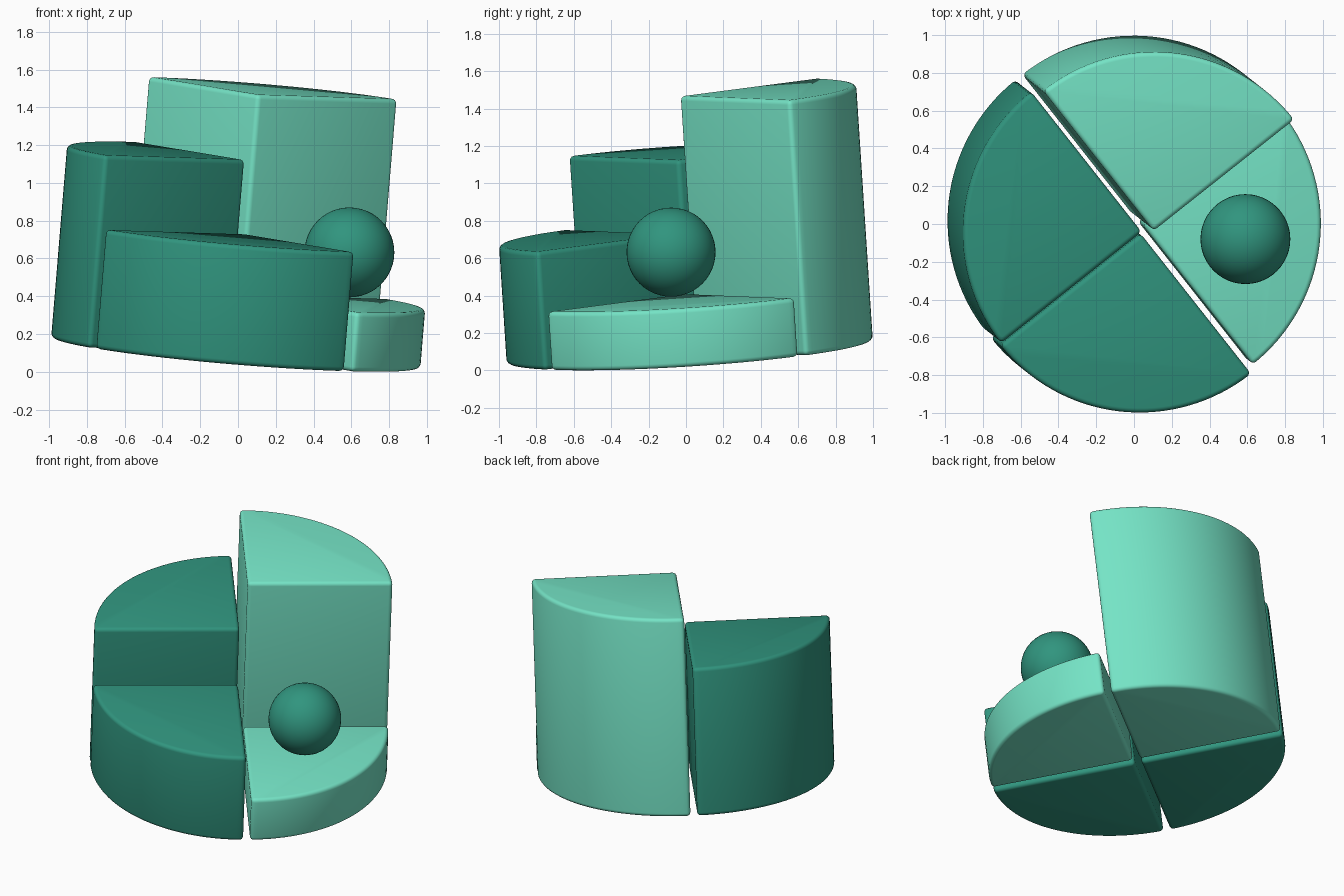
import bpy, bmesh, math
from mathutils import Vector, Matrix

cube = bpy.data.objects.get("Cube")
if cube:
    bpy.data.objects.remove(cube, do_unlink=True)


def material(name, colour):
    mat = bpy.data.materials.new(name)
    mat.use_nodes = True
    mat.diffuse_color = colour
    mat.node_tree.nodes["Principled BSDF"].inputs["Base Color"].default_value = colour
    return mat


mint = material("mint green", (0.178, 0.775, 0.565, 1))
teal = material("deep teal", (0.03, 0.30, 0.21, 1))

# The whole pie leans slightly towards the front left
RADIUS, GAP, BEVEL, STEPS = 0.95, 0.022, 0.025, 32
lean = Vector((0, 0, 1)).rotation_difference(Vector((0.083, -0.065, 1)))
base = Matrix.Translation((-0.012, 0.02, 0.1)) @ lean.to_matrix().to_4x4()


def wedge(name, start, height, mat):
    """Quarter cylinder, pushed out from the shared centre, with rounded edges."""
    bm = bmesh.new()
    outline = [(GAP, GAP, 0)]
    for i in range(STEPS + 1):
        a = math.pi / 2 * i / STEPS
        outline.append((GAP + RADIUS * math.cos(a), GAP + RADIUS * math.sin(a), 0))
    face = bm.faces.new([bm.verts.new(p) for p in outline])
    top = bmesh.ops.extrude_face_region(bm, geom=[face])["geom"]
    verts = [v for v in top if isinstance(v, bmesh.types.BMVert)]
    bmesh.ops.translate(bm, vec=(0, 0, height), verts=verts)
    bmesh.ops.recalc_face_normals(bm, faces=bm.faces)
    sharp = [e for e in bm.edges if e.calc_face_angle(0) > math.radians(30)]
    bmesh.ops.bevel(bm, geom=sharp, offset=BEVEL, segments=4, profile=0.5,
                    affect='EDGES', clamp_overlap=True)
    bm.transform(base @ Matrix.Rotation(math.radians(start), 4, 'Z'))
    mesh = bpy.data.meshes.new(name)
    bm.to_mesh(mesh)
    bm.free()
    mesh.materials.append(mat)
    obj = bpy.data.objects.new(name, mesh)
    bpy.context.collection.objects.link(obj)
    smooth(obj)


def smooth(obj):
    bpy.ops.object.select_all(action='DESELECT')
    obj.select_set(True)
    bpy.context.view_layer.objects.active = obj
    bpy.ops.object.shade_smooth_by_angle(angle=math.radians(35))


# Four quarters of different heights
wedge("low_left_wedge", -51.7, 0.315, mint)
wedge("tall_back_wedge", 38.3, 1.372, mint)
wedge("middle_right_wedge", 128.3, 1.025, teal)
wedge("short_front_wedge", 218.3, 0.635, teal)

# Ball resting above the lowest quarter
bpy.ops.mesh.primitive_uv_sphere_add(segments=48, ring_count=24, radius=0.238,
                                     location=(0.59, -0.08, 0.632))
ball = bpy.context.object
ball.name = "ball"
ball.data.materials.append(teal)
smooth(ball)
